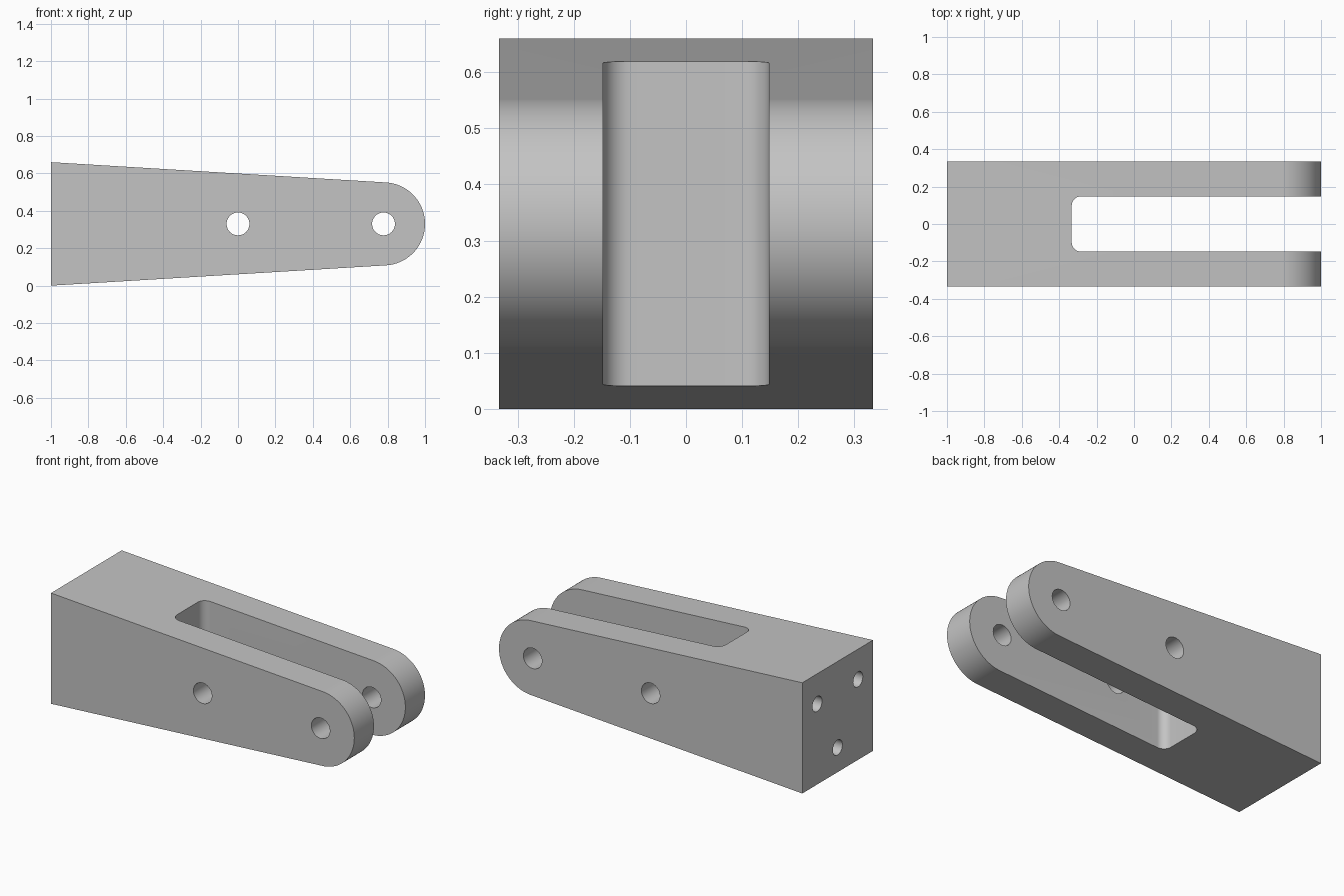
import bpy, bmesh, math
from mathutils import Matrix, Vector

if "Cube" in bpy.data.objects:
    bpy.data.objects.remove(bpy.data.objects["Cube"], do_unlink=True)

HALF_W, MID_Z, NOSE_X, NOSE_R = 0.333, 0.33, 0.778, 0.222
SLOT_HALF, SLOT_END, SLOT_FILLET = 0.148, -0.333, 0.05

grey = bpy.data.materials.new("plain grey")
grey.use_nodes = True
colour = (0.55, 0.55, 0.55, 1)
grey.diffuse_color = colour
grey.node_tree.nodes["Principled BSDF"].inputs["Base Color"].default_value = colour


def link(bm, name):
    bmesh.ops.recalc_face_normals(bm, faces=bm.faces)
    mesh = bpy.data.meshes.new(name)
    bm.to_mesh(mesh)
    bm.free()
    mesh.materials.append(grey)
    obj = bpy.data.objects.new(name, mesh)
    bpy.context.collection.objects.link(obj)
    return obj


def prism(name, points, depth):
    """Extrude a closed outline along the given vector."""
    bm = bmesh.new()
    face = bm.faces.new([bm.verts.new(p) for p in points])
    new = bmesh.ops.extrude_face_region(bm, geom=[face])["geom"]
    bmesh.ops.translate(bm, vec=depth, verts=[v for v in new if isinstance(v, bmesh.types.BMVert)])
    return link(bm, name)


def cylinder(name, centre, radius, length, axis):
    bm = bmesh.new()
    turn = Vector((0, 0, 1)).rotation_difference(Vector(axis)).to_matrix().to_4x4()
    bmesh.ops.create_cone(bm, cap_ends=True, segments=48, radius1=radius, radius2=radius,
                          depth=length, matrix=Matrix.Translation(centre) @ turn)
    return link(bm, name)


def arc(cx, cy, r, start, end, steps):
    angles = [start + (end - start) * i / steps for i in range(steps + 1)]
    return [(cx + r * math.cos(a), cy + r * math.sin(a)) for a in angles]


# Tapered body whose sloping sides run tangent into the round nose
to_corner = Vector((-1 - NOSE_X, MID_Z))
tangent = math.atan2(to_corner.y, to_corner.x) - math.acos(NOSE_R / to_corner.length)
outline = [(-1, 2 * MID_Z), (-1, 0)] + arc(NOSE_X, MID_Z, NOSE_R, -tangent, tangent, 64)
body = prism("clevis_body", [(x, -HALF_W, z) for x, z in outline], (0, 2 * HALF_W, 0))

# Open slot with filleted inner corners
inner_x, inner_y = SLOT_END + SLOT_FILLET, SLOT_HALF - SLOT_FILLET
slot = [(1.2, -SLOT_HALF), (1.2, SLOT_HALF)]
slot += arc(inner_x, inner_y, SLOT_FILLET, math.pi / 2, math.pi, 14)
slot += arc(inner_x, -inner_y, SLOT_FILLET, math.pi, 1.5 * math.pi, 14)
cutters = [prism("slot_cutter", [(x, y, -0.2) for x, y in slot], (0, 0, 1.2))]

# Cross pin holes through both arms
for x in (0, NOSE_X):
    cutters.append(cylinder("pin_hole_cutter", (x, 0, MID_Z), 0.061, 1, (0, 1, 0)))

# Three blind mounting holes in the end face
for y, z in ((-0.192, 0.48), (0.192, 0.48), (0, 0.147)):
    cutters.append(cylinder("mount_hole_cutter", (-1, y, z), 0.045, 0.66, (1, 0, 0)))

bpy.ops.object.select_all(action="DESELECT")
bpy.context.view_layer.objects.active = body
body.select_set(True)
for cutter in cutters:
    cutter.hide_render = True
    mod = body.modifiers.new(cutter.name, "BOOLEAN")
    mod.operation, mod.solver, mod.object = "DIFFERENCE", "EXACT", cutter
    bpy.ops.object.modifier_apply(modifier=mod.name)
    bpy.data.objects.remove(cutter, do_unlink=True)

bpy.ops.object.shade_smooth_by_angle(angle=math.radians(30))
